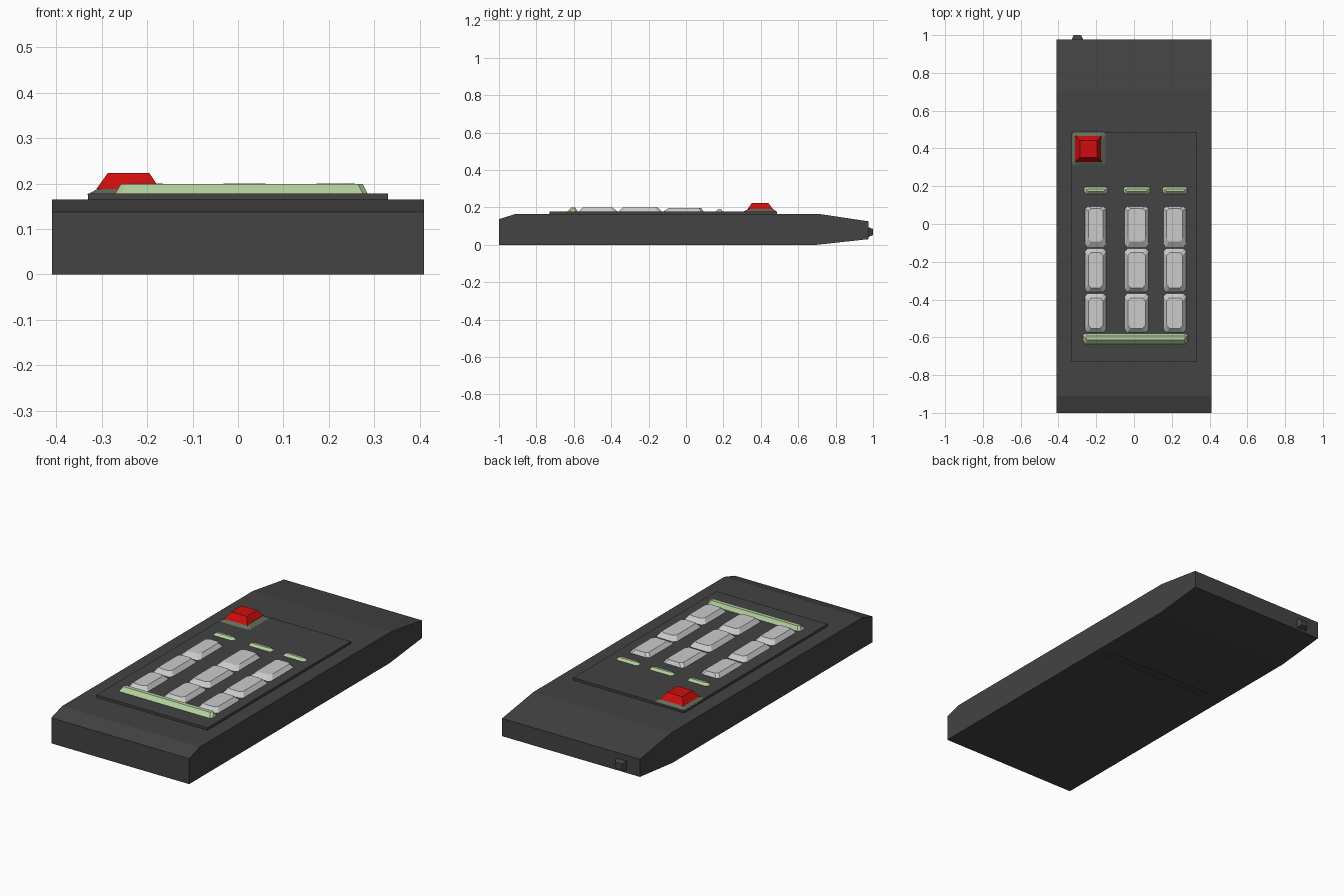
import bpy, bmesh
from mathutils import Matrix, Vector

if "Cube" in bpy.data.objects:
    bpy.data.objects.remove(bpy.data.objects["Cube"])


def material(name, rgb):
    m = bpy.data.materials.new(name)
    m.diffuse_color = (*rgb, 1)
    m.use_nodes = True
    m.node_tree.nodes["Principled BSDF"].inputs["Base Color"].default_value = m.diffuse_color
    return m


CHARCOAL = material("charcoal", (0.056, 0.056, 0.056))
GREY = material("light grey", (0.60, 0.60, 0.60))
GREEN = material("pale green", (0.45, 0.63, 0.34))
DULL = material("dull green", (0.12, 0.16, 0.105))
RED = material("red", (0.62, 0.004, 0.004))


def finish(name, bm, mat):
    bmesh.ops.recalc_face_normals(bm, faces=bm.faces)
    me = bpy.data.meshes.new(name)
    bm.to_mesh(me)
    bm.free()
    me.materials.append(mat)
    ob = bpy.data.objects.new(name, me)
    bpy.context.collection.objects.link(ob)
    return ob


def frustum(name, bottom, top, z0, z1, mat, chamfer=0.0, matrix=None):
    """Tapered block; bottom and top are (x0, x1, y0, y1)."""
    bm = bmesh.new()
    rings = []
    for (x0, x1, y0, y1), z in ((bottom, z0), (top, z1)):
        rings.append([bm.verts.new(p) for p in
                      ((x0, y0, z), (x1, y0, z), (x1, y1, z), (x0, y1, z))])
    lo, hi = rings
    bm.faces.new(lo[::-1])
    bm.faces.new(hi)
    for i in range(4):
        j = (i + 1) % 4
        bm.faces.new((lo[i], lo[j], hi[j], hi[i]))
    if chamfer:
        edges = [e for e in bm.edges if abs(e.verts[0].co.z - e.verts[1].co.z) > 1e-5]
        bmesh.ops.bevel(bm, geom=edges, offset=chamfer, segments=1, affect='EDGES')
    if matrix:
        bm.transform(matrix)
    return finish(name, bm, mat)


# body: side profile extruded across the width
profile = [(-1, 0), (0.7, 0), (0.977, 0.03), (0.977, 0.125),
           (0.71, 0.165), (-0.91, 0.165), (-1, 0.137)]
bm = bmesh.new()
face = bm.faces.new([bm.verts.new((-0.41, y, z)) for y, z in profile])
ext = bmesh.ops.extrude_face_region(bm, geom=[face])
bmesh.ops.translate(bm, vec=Vector((0.82, 0, 0)),
                    verts=[v for v in ext["geom"] if isinstance(v, bmesh.types.BMVert)])
body = finish("body", bm, CHARCOAL)

# shallow groove of the battery cover on the underside
slot = (-0.33, 0.33, 0.18, 0.22)
cutter = frustum("groove_cutter", slot, slot, -0.02, 0.006, CHARCOAL)
cutter.hide_render = True
cutter.hide_set(True)
mod = body.modifiers.new("groove", 'BOOLEAN')
mod.operation = 'DIFFERENCE'
mod.object = cutter

# raised panel under the keys
plate = (-0.33, 0.33, -0.73, 0.487)
frustum("key_panel", plate, plate, 0.16, 0.178, CHARCOAL)

# power button on its base
frustum("power_base", (-0.333, -0.145, 0.303, 0.489), (-0.305, -0.17, 0.332, 0.463),
        0.175, 0.191, DULL, 0.008)
frustum("power_button", (-0.312, -0.172, 0.327, 0.467), (-0.287, -0.195, 0.352, 0.441),
        0.188, 0.223, RED)

# keypad: three columns by three rows, with a green ridge above each column
columns = [(-0.262, -0.145), (-0.052, 0.08), (0.153, 0.278)]
rows = [(-0.125, 0.095, -0.092, 0.082, 0.197),
        (-0.362, -0.128, -0.338, -0.152, 0.2),
        (-0.577, -0.365, -0.552, -0.392, 0.2)]
for c, (x0, x1) in enumerate(columns):
    for r, (y0, y1, t0, t1, z) in enumerate(rows):
        frustum(f"key_{r}_{c}", (x0, x1, y0, y1), (x0 + 0.02, x1 - 0.02, t0, t1),
                0.175, z, GREY, 0.012)
    frustum(f"small_ridge_{c}", (x0 - 0.005, x1 + 0.006, 0.157, 0.2),
            (x0 + 0.008, x1 - 0.006, 0.172, 0.186), 0.175, 0.19, GREEN, 0.008)

# long green ridge below the keys
frustum("long_ridge", (-0.272, 0.287, -0.637, -0.577), (-0.258, 0.275, -0.613, -0.592),
        0.175, 0.199, GREEN, 0.01)

# small emitter on the back end, turned so its tip points to +y
turn = Matrix(((1, 0, 0, 0), (0, 0, 1, 0), (0, 1, 0, 0), (0, 0, 0, 1)))
frustum("emitter", (-0.333, -0.266, 0.04, 0.096), (-0.319, -0.28, 0.052, 0.084),
        0.97, 1.0, CHARCOAL, 0.0, turn)
